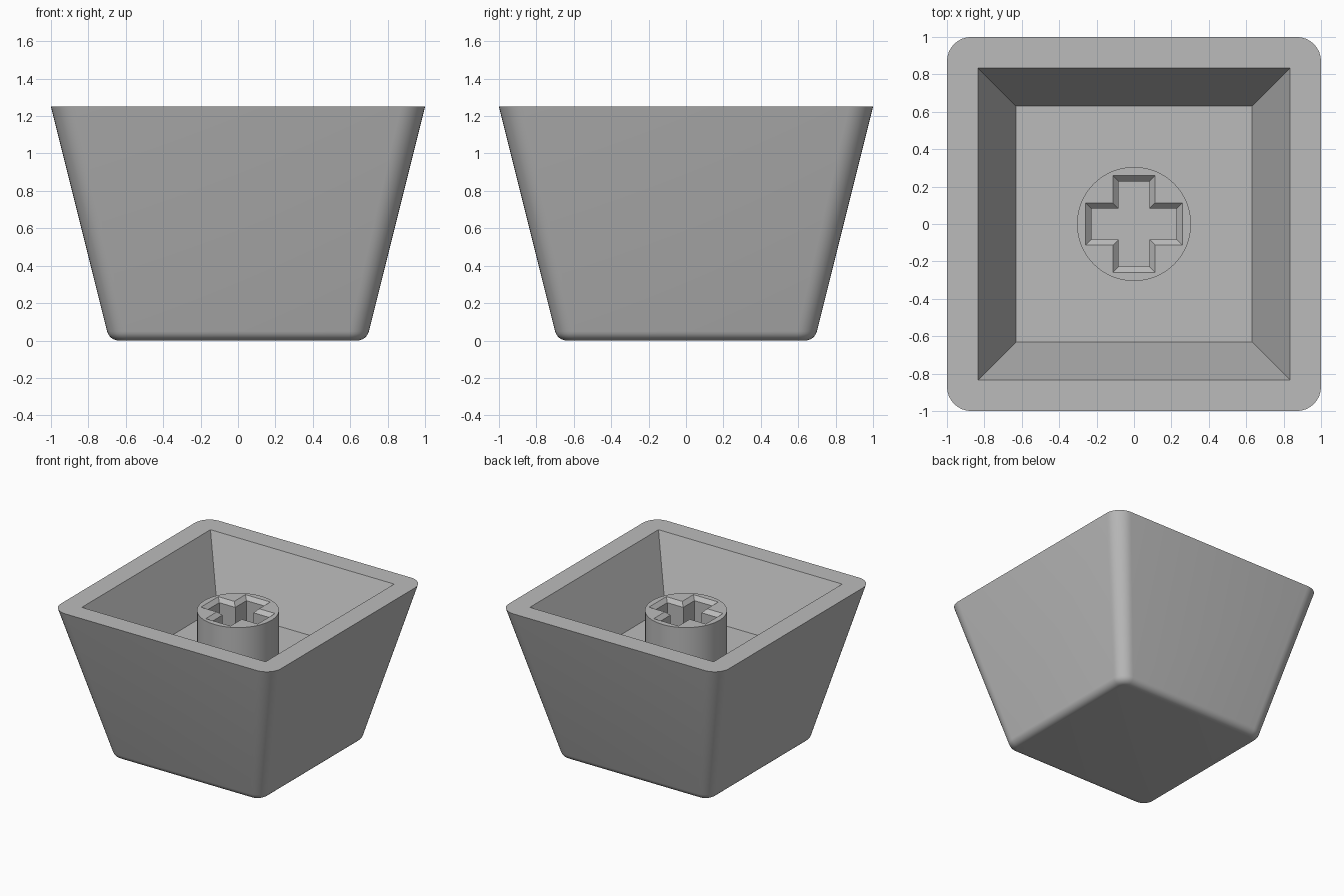
import bpy, bmesh, math

if "Cube" in bpy.data.objects:
    bpy.data.objects.remove(bpy.data.objects["Cube"])

H = 1.25          # overall height
FLOOR = 0.74      # pocket floor height
BOSS_TOP = 1.13

grey = bpy.data.materials.new("grey plastic")
grey.diffuse_color = (0.5, 0.5, 0.5, 1)
grey.use_nodes = True
grey.node_tree.nodes["Principled BSDF"].inputs["Base Color"].default_value = grey.diffuse_color


def rounded_square(h, r, z, steps=8):
    """Square ring of half width h with corner radius r."""
    pts = []
    for k in range(4):
        mid = math.pi / 4 + k * math.pi / 2
        cx = math.copysign(h - r, math.cos(mid))
        cy = math.copysign(h - r, math.sin(mid))
        for i in range(steps + 1):
            a = k * math.pi / 2 + i / steps * math.pi / 2
            pts.append((cx + r * math.cos(a), cy + r * math.sin(a), z))
    return pts


def square(h, z):
    return [(h, h, z), (-h, h, z), (-h, -h, z), (h, -h, z)]


def cross(o, z):
    """Plus-shaped ring grown outward by o."""
    a, b = 0.228 + o, 0.083 + o
    quarter = [(a, -b), (a, b), (b, b)]
    pts = []
    for k in range(4):
        for x, y in quarter:
            for _ in range(k):
                x, y = -y, x
            pts.append((x, y, z))
    return pts


def circle(r, z, n=64):
    return [(r * math.cos(2 * math.pi * i / n), r * math.sin(2 * math.pi * i / n), z)
            for i in range(n)]


def loft(name, rings):
    """Closed solid through rings listed from bottom to top."""
    bm = bmesh.new()
    loops = [[bm.verts.new(p) for p in ring] for ring in rings]
    n = len(loops[0])
    for lo, hi in zip(loops, loops[1:]):
        for i in range(n):
            j = (i + 1) % n
            bm.faces.new((lo[i], lo[j], hi[j], hi[i]))
    bm.faces.new(loops[0][::-1])
    bm.faces.new(loops[-1])
    mesh = bpy.data.meshes.new(name)
    bm.to_mesh(mesh)
    bm.free()
    mesh.materials.append(grey)
    ob = bpy.data.objects.new(name, mesh)
    bpy.context.collection.objects.link(ob)
    return ob


def carve(ob, cutter):
    """Subtract the cutter, remove it, then smooth the curved areas."""
    mod = ob.modifiers.new("carve", 'BOOLEAN')
    mod.operation = 'DIFFERENCE'
    mod.solver = 'EXACT'
    mod.object = cutter
    bpy.ops.object.select_all(action='DESELECT')
    bpy.context.view_layer.objects.active = ob
    ob.select_set(True)
    bpy.ops.object.modifier_apply(modifier=mod.name)
    bpy.data.objects.remove(cutter)
    bpy.ops.object.shade_smooth_by_angle(angle=math.radians(30))


# Flared shell with rounded corners and a filleted base edge
R = 0.065
rings = []
for i in range(7):
    a = math.radians(-90 + 76 * i / 6)
    inset = R * (math.cos(math.radians(14)) - math.cos(a))
    rings.append(rounded_square(0.70 - inset, 0.105 - inset, R + R * math.sin(a)))
rings.append(rounded_square(1.0, 0.13, H))
shell = loft("cap_shell", rings)

# Tapered pocket inside the shell
slope = (0.835 - 0.63) / (H - FLOOR)
carve(shell, loft("pocket_cutter", [square(0.63, FLOOR),
                                    square(0.835 + 0.1 * slope, H + 0.1)]))

# Round mounting post with a chamfered cross socket
post = loft("mounting_post", [circle(0.305, FLOOR - 0.02), circle(0.305, BOSS_TOP)])
carve(post, loft("socket_cutter", [cross(0, FLOOR - 0.1), cross(0, BOSS_TOP - 0.03),
                                   cross(0.06, BOSS_TOP + 0.03)]))
